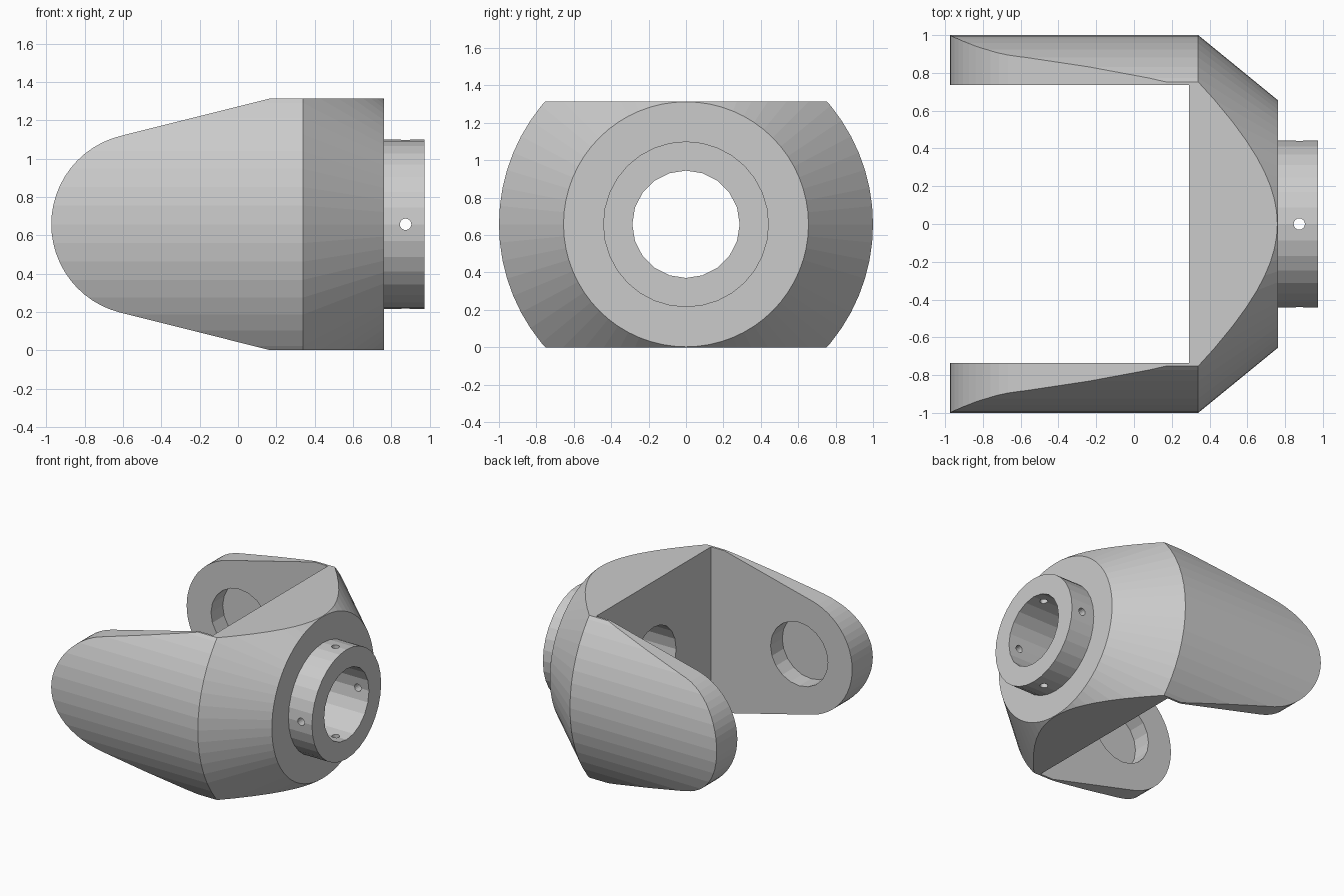
import bpy, bmesh, math
from mathutils import Matrix, Vector

if "Cube" in bpy.data.objects:
    bpy.data.objects.remove(bpy.data.objects["Cube"])

ZC = 0.6575  # height of the main axis


def make_object(name, bm):
    bmesh.ops.recalc_face_normals(bm, faces=bm.faces)
    mesh = bpy.data.meshes.new(name)
    bm.to_mesh(mesh)
    bm.free()
    obj = bpy.data.objects.new(name, mesh)
    bpy.context.collection.objects.link(obj)
    return obj


def cone(name, start, end, r1, r2, sides):
    """Closed cone or cylinder between two points."""
    start, end = Vector(start), Vector(end)
    axis = end - start
    bm = bmesh.new()
    bmesh.ops.create_cone(bm, cap_ends=True, segments=sides, radius1=r1, radius2=r2, depth=axis.length,
                          matrix=Matrix.Translation((start + end) / 2)
                          @ axis.to_track_quat('Z', 'Y').to_matrix().to_4x4())
    return make_object(name, bm)


def lathe_x(name, profile, sides):
    """Closed solid around the x axis from (x, radius) rings."""
    bm = bmesh.new()
    rings = []
    for x, r in profile:
        angles = [2 * math.pi * i / sides for i in range(sides)]
        rings.append([bm.verts.new((x, r * math.cos(a), ZC + r * math.sin(a))) for a in angles])
    for a, b in zip(rings, rings[1:]):
        for i in range(sides):
            j = (i + 1) % sides
            bm.faces.new((a[i], a[j], b[j], b[i]))
    bm.faces.new(rings[0])
    bm.faces.new(rings[-1])
    return make_object(name, bm)


def prism_y(name, outline, half):
    """Outline in x/z extruded along y."""
    bm = bmesh.new()
    face = bm.faces.new([bm.verts.new((x, -half, z)) for x, z in outline])
    out = bmesh.ops.extrude_face_region(bm, geom=[face])
    verts = [v for v in out['geom'] if isinstance(v, bmesh.types.BMVert)]
    bmesh.ops.translate(bm, verts=verts, vec=(0, 2 * half, 0))
    return make_object(name, bm)


def combine(obj, tool, operation):
    mod = obj.modifiers.new(operation.lower(), 'BOOLEAN')
    mod.operation = operation
    mod.solver = 'EXACT'
    mod.object = tool
    bpy.context.view_layer.objects.active = obj
    bpy.ops.object.modifier_apply(modifier=mod.name)
    bpy.data.objects.remove(tool, do_unlink=True)


# Round, tapered yoke blank
yoke = lathe_x("yoke", [(-1.1, 1), (0.34, 1), (0.762, 0.655)], 64)

# Side outline: rounded arm tips, sloped edges, flat top and bottom
tilt = math.radians(14.2)
first, last = math.pi / 2 + tilt, 3 * math.pi / 2 - tilt
arc = [first + (last - first) * i / 24 for i in range(25)]
outline = [(1.2, 0), (1.2, 2 * ZC), (0.17, 2 * ZC)]
outline += [(-0.5 + 0.475 * math.cos(a), ZC + 0.475 * math.sin(a)) for a in arc]
outline += [(0.17, 0)]
combine(yoke, prism_y("side_outline", outline, 1.3), 'INTERSECT')

# Slot between the arms
combine(yoke, prism_y("slot", [(-1.5, -1), (0.29, -1), (0.29, 3), (-1.5, 3)], 0.735), 'DIFFERENCE')

# Collar and the bore through it
combine(yoke, cone("collar", (0.6, 0, ZC), (0.973, 0, ZC), 0.443, 0.443, 32), 'UNION')
combine(yoke, cone("bore", (0.1, 0, ZC), (1.2, 0, ZC), 0.287, 0.287, 20), 'DIFFERENCE')

# Blind round sockets on the inside of both arms
for side in (-1, 1):
    combine(yoke, cone("socket", (-0.5, side * 0.6, ZC), (-0.5, side * 0.885, ZC), 0.257, 0.257, 20),
            'DIFFERENCE')

# Cross-drilled pin holes in the collar
for d in (Vector((0, 1, 0)), Vector((0, -1, 0)), Vector((0, 0, 1)), Vector((0, 0, -1))):
    c = Vector((0.875, 0, ZC))
    combine(yoke, cone("pin_hole", c + d * 0.15, c + d * 0.6, 0.03, 0.03, 16), 'DIFFERENCE')
